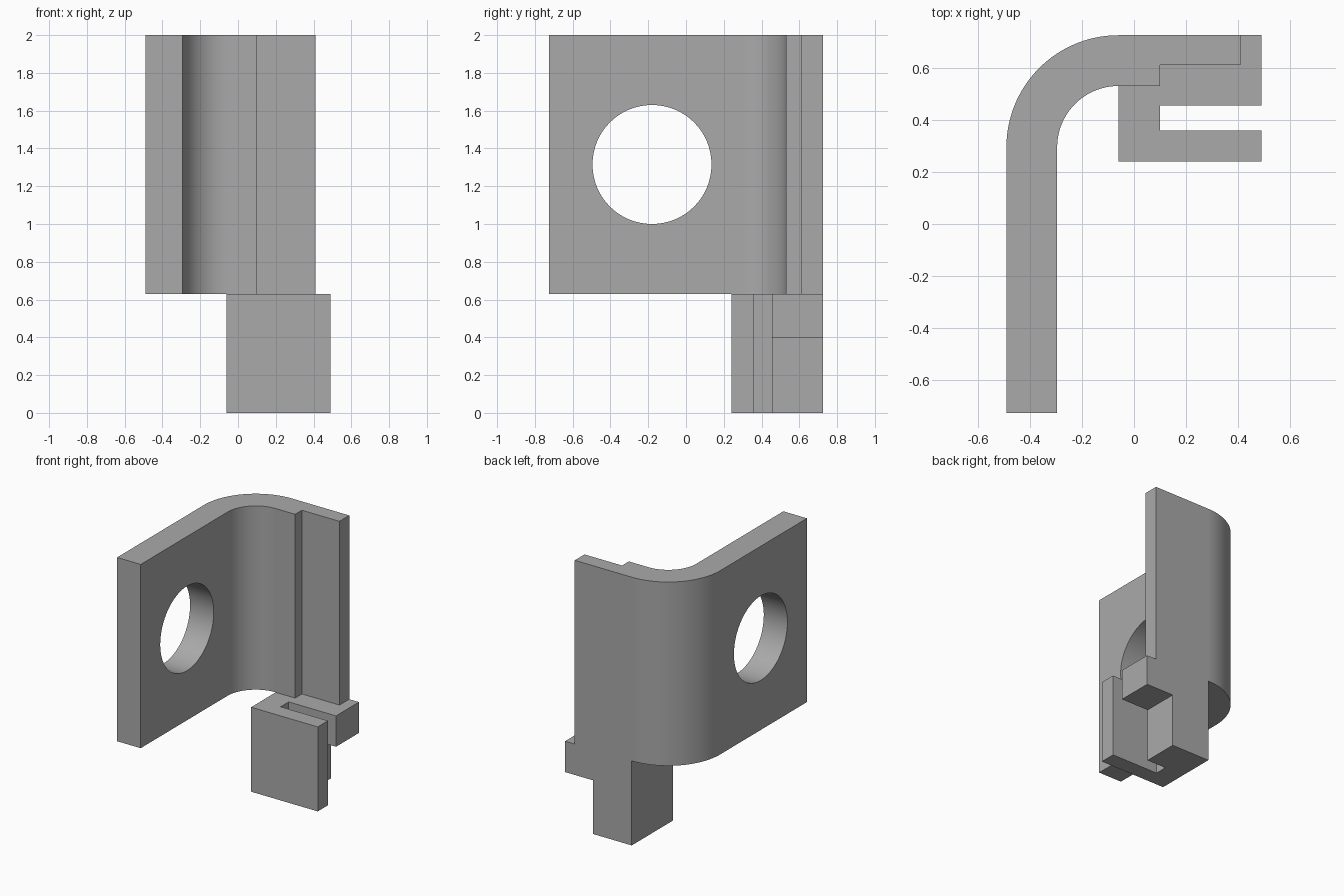
import bpy, bmesh, math
from mathutils import Matrix

cube = bpy.data.objects.get("Cube")
if cube:
    bpy.data.objects.remove(cube, do_unlink=True)

grey = bpy.data.materials.new("plain grey")
grey.use_nodes = True
colour = (0.4, 0.4, 0.4, 1)
grey.diffuse_color = colour
grey.node_tree.nodes["Principled BSDF"].inputs["Base Color"].default_value = colour


def add_object(name, bm):
    bmesh.ops.recalc_face_normals(bm, faces=bm.faces)
    mesh = bpy.data.meshes.new(name)
    bm.to_mesh(mesh)
    bm.free()
    mesh.materials.append(grey)
    obj = bpy.data.objects.new(name, mesh)
    bpy.context.collection.objects.link(obj)
    return obj


def prism(name, outline, z0, z1):
    """Extrude a plan outline from z0 up to z1."""
    bm = bmesh.new()
    face = bm.faces.new([bm.verts.new((x, y, z0)) for x, y in outline])
    top = bmesh.ops.extrude_face_region(bm, geom=[face])["geom"]
    verts = [v for v in top if isinstance(v, bmesh.types.BMVert)]
    bmesh.ops.translate(bm, verts=verts, vec=(0, 0, z1 - z0))
    return add_object(name, bm)


def arc(cx, cy, radius, start, end, steps=40):
    angles = [math.radians(start + (end - start) * i / steps) for i in range(steps + 1)]
    return [(cx + radius * math.cos(a), cy + radius * math.sin(a)) for a in angles]


def boolean(target, tool, operation):
    mod = target.modifiers.new(tool.name, 'BOOLEAN')
    mod.operation = operation
    mod.solver = 'EXACT'
    mod.object = tool
    bpy.context.view_layer.objects.active = target
    bpy.ops.object.modifier_apply(modifier=mod.name)
    bpy.data.objects.remove(tool, do_unlink=True)


LEFT, BACK, FRONT = 0.49, 0.725, -0.725
BEND_X, BEND_Y, SHELF = -0.06, 0.295, 0.63

# Bent wall with a thinned end
wall = [(-0.49, FRONT)]
wall += arc(BEND_X, BEND_Y, 0.43, 180, 90)
wall += [(0.41, BACK), (0.41, 0.61), (0.1, 0.61), (0.1, 0.53)]
wall += arc(BEND_X, BEND_Y, 0.235, 90, 180)
wall += [(-0.295, FRONT)]
bracket = prism("bracket", wall, SHELF, 2)

# Round hole through the side wall
bm = bmesh.new()
bmesh.ops.create_cone(bm, cap_ends=True, segments=96, radius1=0.315, radius2=0.315, depth=0.6,
                      matrix=Matrix.Translation((-0.4, -0.18, 1.315)) @ Matrix.Rotation(math.pi / 2, 4, 'Y'))
boolean(bracket, add_object("hole_cutter", bm), 'DIFFERENCE')

# Slotted clip below the wall, its back arm notched underneath
clip = prism("clip", [(BEND_X, 0.24), (LEFT, 0.24), (LEFT, 0.36), (0.1, 0.36),
                      (0.1, 0.455), (LEFT, 0.455), (LEFT, BACK), (BEND_X, BACK)], 0, SHELF)
notch = prism("notch_cutter", [(0.26, 0.41), (0.6, 0.41), (0.6, 0.8), (0.26, 0.8)], -0.1, 0.4)
boolean(clip, notch, 'DIFFERENCE')
boolean(bracket, clip, 'UNION')

# Smooth bend and hole, crisp edges elsewhere
bpy.ops.object.select_all(action='DESELECT')
bracket.select_set(True)
bpy.context.view_layer.objects.active = bracket
bpy.ops.object.shade_smooth_by_angle(angle=math.radians(30))
weighted = bracket.modifiers.new("weighted_normals", 'WEIGHTED_NORMAL')
weighted.keep_sharp = True
